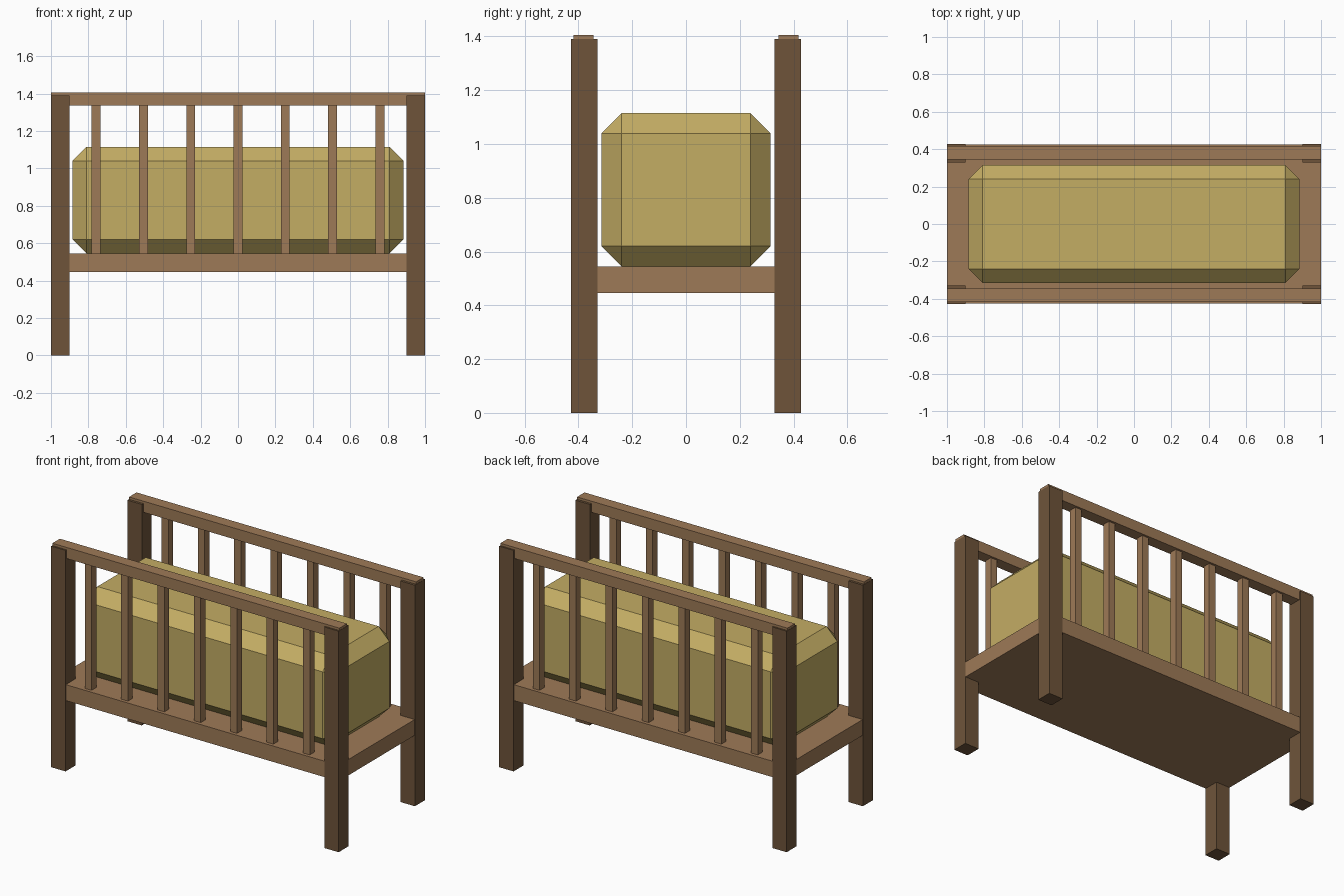
import bpy

if "Cube" in bpy.data.objects:
    bpy.data.objects.remove(bpy.data.objects["Cube"])


def material(name, rgb):
    mat = bpy.data.materials.new(name)
    linear = [(c / 255 / 12.92) if c < 11 else ((c / 255 + 0.055) / 1.055) ** 2.4 for c in rgb]
    mat.diffuse_color = (*linear, 1)
    mat.use_nodes = True
    mat.node_tree.nodes["Principled BSDF"].inputs["Base Color"].default_value = mat.diffuse_color
    return mat


dark_wood = material("dark wood", (110, 84, 58))
light_wood = material("light wood", (158, 122, 87))
straw = material("straw yellow", (196, 173, 100))


def box(name, centre, size, mat):
    bpy.ops.mesh.primitive_cube_add(size=1, location=centre)
    obj = bpy.context.object
    obj.name = name
    obj.scale = size
    bpy.ops.object.transform_apply(location=False, rotation=False, scale=True)
    obj.data.materials.append(mat)
    return obj


# Shelf that carries the filling, a hair inside the legs
box("shelf", (0, 0, 0.495), (1.997, 0.852, 0.1), light_wood)

# Filling block with chamfered edges
filling = box("filling", (0, 0, 0.83), (1.77, 0.63, 0.57), straw)
bevel = filling.modifiers.new("chamfer", 'BEVEL')
bevel.width = 0.075
bevel.segments = 1

for side, label in ((-1, "front"), (1, "back")):
    # Corner legs
    for end, hand in ((-1, "left"), (1, "right")):
        box(f"{label}_{hand}_leg", (end * 0.95, side * 0.3785, 0.695), (0.1, 0.099, 1.39), dark_wood)
    # Top rail resting over the legs
    box(f"{label}_rail", (0, side * 0.381, 1.37), (1.997, 0.074, 0.07), light_wood)
    # Upright slats between shelf and rail
    for i in range(-3, 4):
        box(f"{label}_slat_{i + 4}", (i * 0.253, side * 0.381, 0.94), (0.047, 0.047, 0.79), light_wood)
